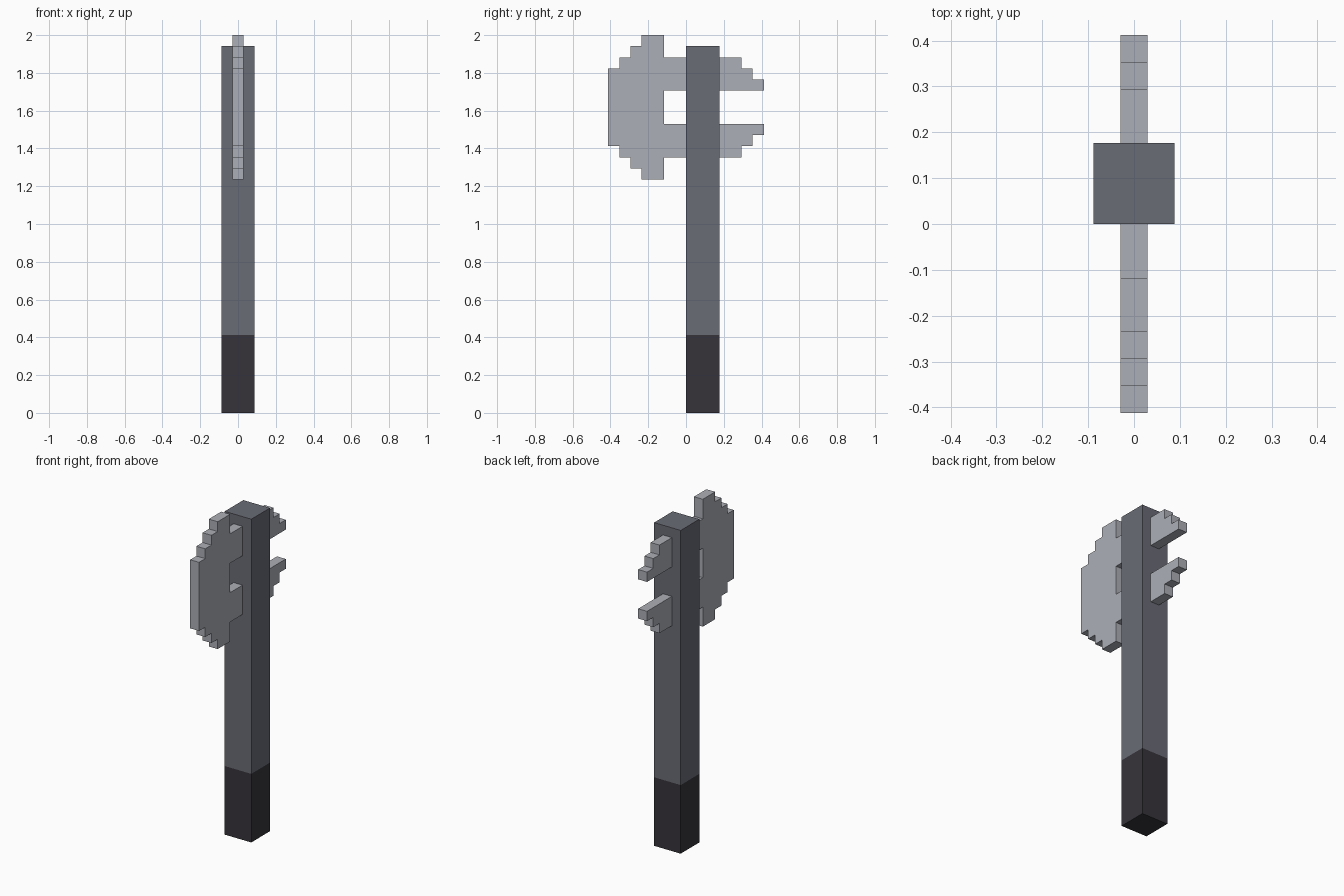
import bpy
import bmesh

if "Cube" in bpy.data.objects:
    bpy.data.objects.remove(bpy.data.objects["Cube"], do_unlink=True)

U = 2 / 34          # one block unit
MID = 27.5          # height of the axe head's line of symmetry, in units


def make_material(name, rgb):
    mat = bpy.data.materials.new(name)
    mat.use_nodes = True
    mat.diffuse_color = (*rgb, 1)
    node = next(n for n in mat.node_tree.nodes if n.type == "BSDF_PRINCIPLED")
    node.inputs["Base Color"].default_value = (*rgb, 1)
    return mat


def extrude_profile(name, outline, width, mat):
    """Extrude a (y, z) outline, in units, evenly to both sides of x = 0."""
    bm = bmesh.new()
    face = bm.faces.new([bm.verts.new((-width / 2 * U, y * U, z * U)) for y, z in outline])
    side = bmesh.ops.extrude_face_region(bm, geom=[face])
    moved = [v for v in side["geom"] if isinstance(v, bmesh.types.BMVert)]
    bmesh.ops.translate(bm, verts=moved, vec=(width * U, 0, 0))
    bmesh.ops.recalc_face_normals(bm, faces=bm.faces)
    mesh = bpy.data.meshes.new(name)
    bm.to_mesh(mesh)
    bm.free()
    mesh.materials.append(mat)
    obj = bpy.data.objects.new(name, mesh)
    bpy.context.collection.objects.link(obj)
    return obj


def rectangle(y0, y1, z0, z1):
    return [(y0, z0), (y1, z0), (y1, z1), (y0, z1)]


steel = make_material("light_steel", (0.413, 0.429, 0.474))
shaft_grey = make_material("shaft_grey", (0.144, 0.150, 0.181))
grip_black = make_material("grip_black", (0.037, 0.034, 0.042))

# Handle: dark grip below a grey shaft
extrude_profile("grip", rectangle(0, 3, 0, 7), 3, grip_black)
extrude_profile("shaft", rectangle(0, 3, 7, 33), 3, shaft_grey)

# Stepped front blade with two arms reaching the shaft
half = [(-2, 1.5), (0, 1.5), (0, 4.5), (-2, 4.5), (-2, 6.5), (-4, 6.5), (-4, 5.5),
        (-5, 5.5), (-5, 4.5), (-6, 4.5), (-6, 3.5), (-7, 3.5)]
upper = [(y, MID + h) for y, h in half]
lower = [(y, MID - h) for y, h in reversed(half)]
extrude_profile("blade", upper + lower, 1, steel)

# Stepped rear spikes, mirrored above and below
spike = [(3, 1.5), (7, 1.5), (7, 2.5), (6, 2.5), (6, 3.5), (5, 3.5), (5, 4.5), (3, 4.5)]
for name, sign in (("upper_rear_spike", 1), ("lower_rear_spike", -1)):
    extrude_profile(name, [(y, MID + sign * h) for y, h in spike], 1, steel)
